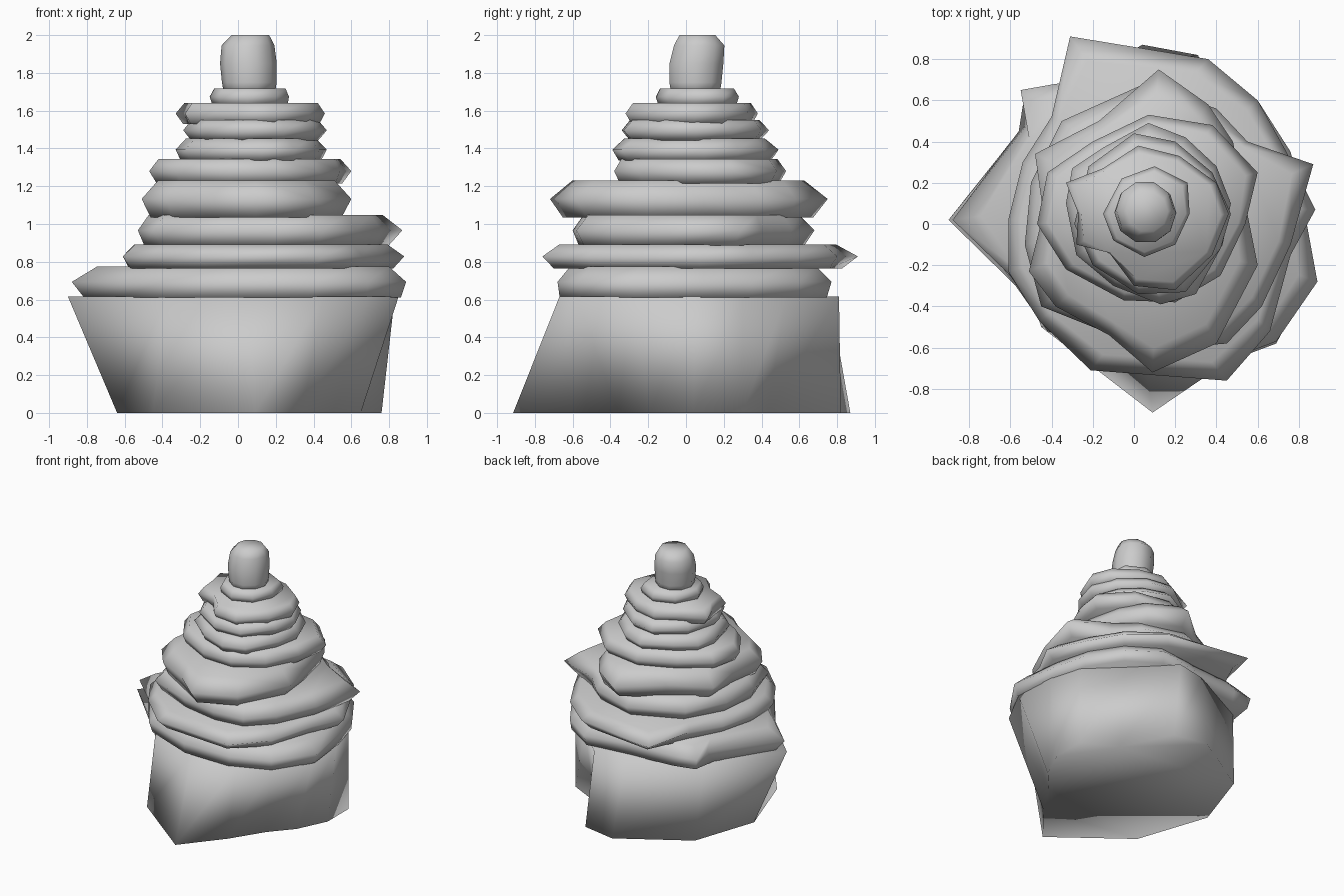
import bpy, bmesh, math

stone = bpy.data.materials.new("light_grey")
stone.diffuse_color = (0.6, 0.6, 0.6, 1)
CENTRE = (0.06, 0.03)


def loft(name, rings):
    """Skin a stack of equal-sized (outline, z) rings and cap both ends."""
    bm = bmesh.new()
    loops = [[bm.verts.new((x, y, z)) for x, y in pts] for pts, z in rings]
    n = len(loops[0])
    for low, high in zip(loops, loops[1:]):
        for i in range(n):
            j = (i + 1) % n
            bm.faces.new((low[i], low[j], high[j], high[i]))
    bm.faces.new(loops[0][::-1])
    bm.faces.new(loops[-1])
    bmesh.ops.recalc_face_normals(bm, faces=bm.faces)
    bmesh.ops.triangulate(bm, faces=[f for f in bm.faces if len(f.verts) > 4])
    for f in bm.faces:
        f.smooth = True
    mesh = bpy.data.meshes.new(name)
    bm.to_mesh(mesh)
    bm.free()
    mesh.materials.append(stone)
    ob = bpy.data.objects.new(name, mesh)
    bpy.context.collection.objects.link(ob)
    return ob


def inset(pts, scale, soften=0.2):
    """Shrink an outline toward the pile's axis and soften its spikes."""
    out = []
    for i, p in enumerate(pts):
        a, b = pts[i - 1], pts[(i + 1) % len(pts)]
        q = [p[k] * (1 - soften) + (a[k] + b[k]) / 2 * soften for k in (0, 1)]
        out.append([CENTRE[k] + (q[k] - CENTRE[k]) * scale for k in (0, 1)])
    return out


def slab(name, z0, z1, pts, low=0.95, high=0.91, mid=0.5):
    """Irregular layer bulging outward at mid height."""
    loft(name, [(inset(pts, low), z0), (pts, z0 + (z1 - z0) * mid),
                (inset(pts, high), z1)])


# Tall block at the bottom
foot = [(-.45, -.5), (.09, -.915), (.34, -.61), (.5, -.36), (.65, -.19), (.76, .04),
        (.76, .3), (.5, .43), (.31, .82), (.04, .87), (-.47, .56), (-.64, .06)]
rim = [(-.38, -.49), (.05, -.64), (.45, -.67), (.69, -.58), (.85, -.28), (.83, .05),
       (.76, .3), (.52, .53), (.24, .81), (0, .76), (-.51, .5), (-.9, .02)]
loft("base_block", [(foot, 0), (rim, .615)])

# Stacked layers, widest to narrowest
slab("layer_1", .612, .775,
     [(-.88, .02), (-.6, -.25), (-.42, -.52), (0, -.68), (.4, -.68), (.69, -.57),
      (.89, -.28), (.82, .1), (.76, .35), (.6, .6), (.36, .77), (0, .7), (-.38, .68),
      (-.55, .65), (-.52, .48)], 1.0, .92)
slab("layer_2", .765, .892,
     [(-.61, .02), (-.61, -.23), (-.46, -.47), (-.21, -.71), (.45, -.76), (.66, -.52),
      (.76, -.15), (.88, .07), (.74, .35), (.6, .6), (.36, .8), (-.31, .91), (-.4, .52),
      (-.54, .3)], .96, .92)
slab("layer_3", .885, 1.048,
     [(-.53, -.1), (-.45, -.4), (-.1, -.54), (.2, -.6), (.45, -.58), (.62, -.4),
      (.76, -.1), (.87, .29), (.55, .4), (.4, .56), (.05, .68), (-.35, .5), (-.5, .2)],
     .96, .92)
slab("layer_4", 1.035, 1.23,
     [(.12, .75), (.36, .58), (.48, .4), (.54, .1), (.6, -.2), (.4, -.58), (.09, -.72),
      (-.12, -.54), (-.38, -.4), (-.51, -.23), (-.44, .05), (-.48, .34), (-.17, .5)],
     .95, .88)
slab("layer_5", 1.215, 1.345,
     [(.07, .53), (.38, .48), (.6, .25), (.54, 0), (.42, -.25), (.2, -.38), (-.05, -.37),
      (-.33, -.22), (-.47, 0), (-.42, .25), (-.2, .4)], .96, .94)
slab("layer_6", 1.335, 1.452,
     [(-.33, .1), (-.28, -.15), (-.1, -.3), (.13, -.39), (.3, -.34), (.43, -.1),
      (.47, .1), (.4, .28), (.25, .42), (.07, .49), (-.15, .37), (-.3, .27)], .95, .88)
slab("layer_7", 1.442, 1.55,
     [(-.29, 0), (-.2, -.2), (.02, -.34), (.25, -.33), (.42, -.12), (.47, .05),
      (.38, .25), (.2, .4), (0, .44), (-.22, .28)], .92, .92)
slab("layer_8", 1.53, 1.64,
     [(-.33, .2), (-.27, .05), (-.28, -.1), (-.12, -.14), (0, -.3), (.2, -.32),
      (.38, -.15), (.46, .05), (.4, .2), (.22, .33), (.02, .38), (-.15, .27)], .96, .94)
slab("layer_9", 1.63, 1.717,
     [(-.15, .05), (-.1, -.08), (.05, -.16), (.2, -.1), (.27, .05), (.26, .2),
      (.1, .28), (-.06, .22)], 1.0, .95)

# Rounded stub on top: (z, centre x, centre y, radius)
rings = []
for z, cx, cy, r in ((1.69, .06, .05, .135), (1.75, .06, .05, .145), (1.85, .055, .055, .15),
                     (1.945, .053, .07, .14), (2.0, .065, .06, .1)):
    rings.append(([(cx + r * math.cos(math.tau * i / 10), cy + r * math.sin(math.tau * i / 10))
                   for i in range(10)], z))
loft("top_stub", rings)
